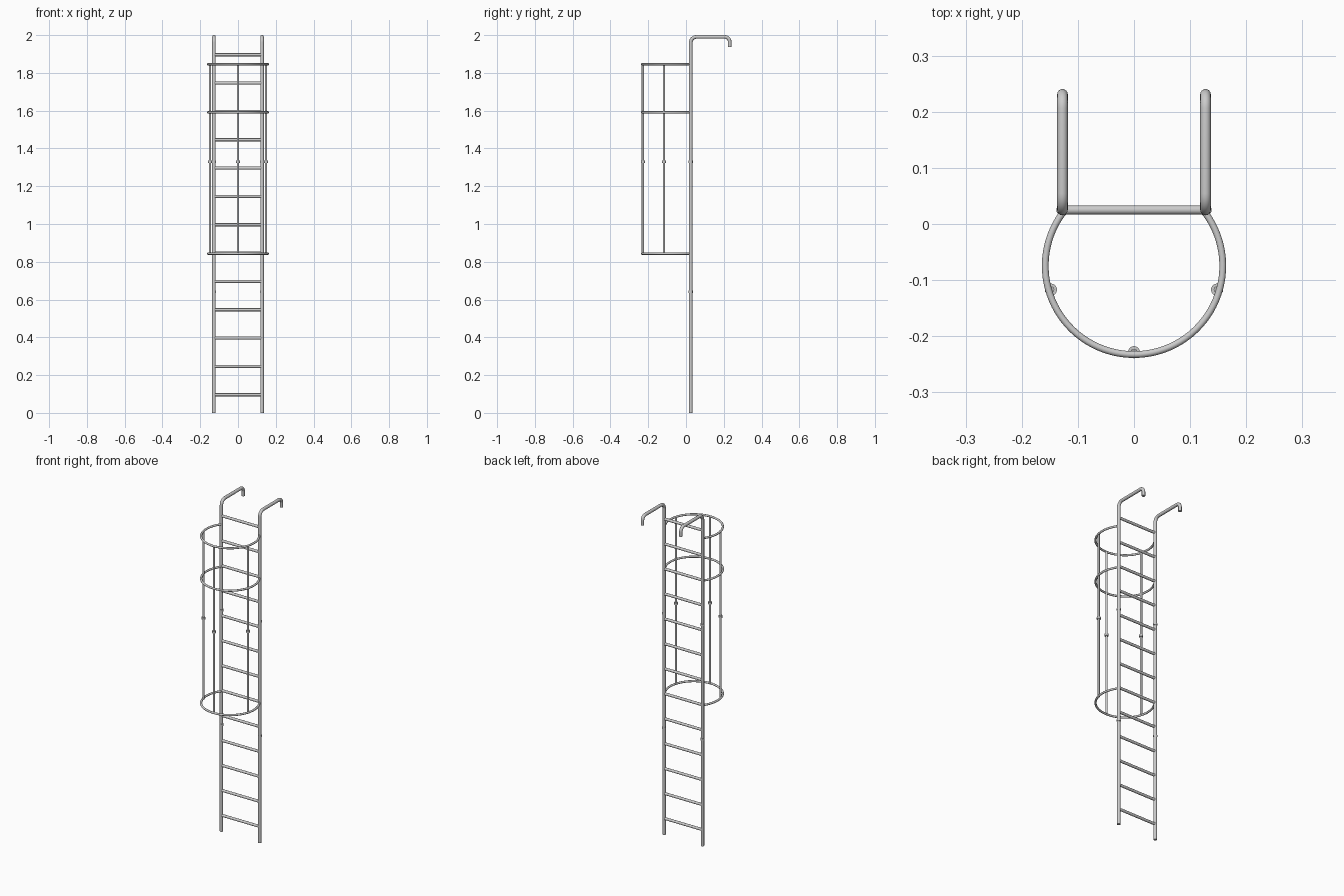
import bpy
from math import sin, cos, pi, atan2, radians

if "Cube" in bpy.data.objects:
    bpy.data.objects.remove(bpy.data.objects["Cube"])

RAIL_X, RAIL_Y, RAIL_R = 0.1275, 0.025, 0.0095
HOOK_Y, TOP_Z = 0.231, 1.9905
CAGE_Y, CAGE_R = -0.0745, 0.1582

steel = bpy.data.materials.new("steel_grey")
steel.diffuse_color = (0.6, 0.6, 0.6, 1)
steel.use_nodes = True
steel.node_tree.nodes["Principled BSDF"].inputs["Base Color"].default_value = steel.diffuse_color


def tube(name, pts, radius, sides=16):
    """Round tube swept along a list of points, with capped ends."""
    cu = bpy.data.curves.new(name, 'CURVE')
    cu.dimensions = '3D'
    cu.bevel_depth = radius
    cu.bevel_resolution = sides // 2 - 2
    cu.use_fill_caps = True
    cu.materials.append(steel)
    sp = cu.splines.new('POLY')
    sp.points.add(len(pts) - 1)
    for p, co in zip(sp.points, pts):
        p.co = (*co, 1)
    ob = bpy.data.objects.new(name, cu)
    bpy.context.collection.objects.link(ob)
    bpy.ops.object.select_all(action='DESELECT')
    ob.select_set(True)
    bpy.context.view_layer.objects.active = ob
    bpy.ops.object.convert(target='MESH')
    bpy.ops.object.shade_smooth_by_angle(angle=radians(40))


def bend(x, cy, cz, r, a0, a1, n=8):
    """Arc in the yz plane for rounded rail corners."""
    return [(x, cy + r * cos(a0 + (a1 - a0) * i / n),
             cz + r * sin(a0 + (a1 - a0) * i / n)) for i in range(n + 1)]


def collar(name, x, y, z, radius):
    tube(name, [(x, y, z - 0.006), (x, y, z + 0.006)], radius)


# side rails with hooked tops, and their joint collars
for side, s in (("left", -1), ("right", 1)):
    x = s * RAIL_X
    r1, r2 = 0.03, 0.025
    path = [(x, RAIL_Y, 0)]
    path += bend(x, RAIL_Y + r1, TOP_Z - r1, r1, pi, pi / 2)
    path += bend(x, HOOK_Y - r2, TOP_Z - r2, r2, pi / 2, 0)
    path.append((x, HOOK_Y, 1.938))
    tube("rail_" + side, path, RAIL_R)
    for z in (0.641, 1.329):
        collar("rail_collar_" + side, x, RAIL_Y, z, 0.0109)

# rungs
for i in range(13):
    z = 0.096 + 0.15 * i
    tube("rung", [(-RAIL_X, RAIL_Y, z), (RAIL_X, RAIL_Y, z)], 0.008)

# cage hoops, open arcs ending at the rails
a_end = atan2(RAIL_Y - 0.005 - CAGE_Y, RAIL_X)
a_start = -pi - a_end
for z in (0.843, 1.591, 1.846):
    pts = []
    for i in range(65):
        a = a_start + (a_end - a_start) * i / 64
        pts.append((CAGE_R * cos(a), CAGE_Y + CAGE_R * sin(a), z))
    tube("cage_hoop", pts, 0.006)

# cage uprights with joint collars
for a in (radians(-164), radians(-90), radians(-16)):
    x, y = 0.154 * cos(a), CAGE_Y + 0.154 * sin(a)
    tube("cage_upright", [(x, y, 0.843), (x, y, 1.846)], 0.006)
    collar("cage_collar", x, y, 1.329, 0.0109)
